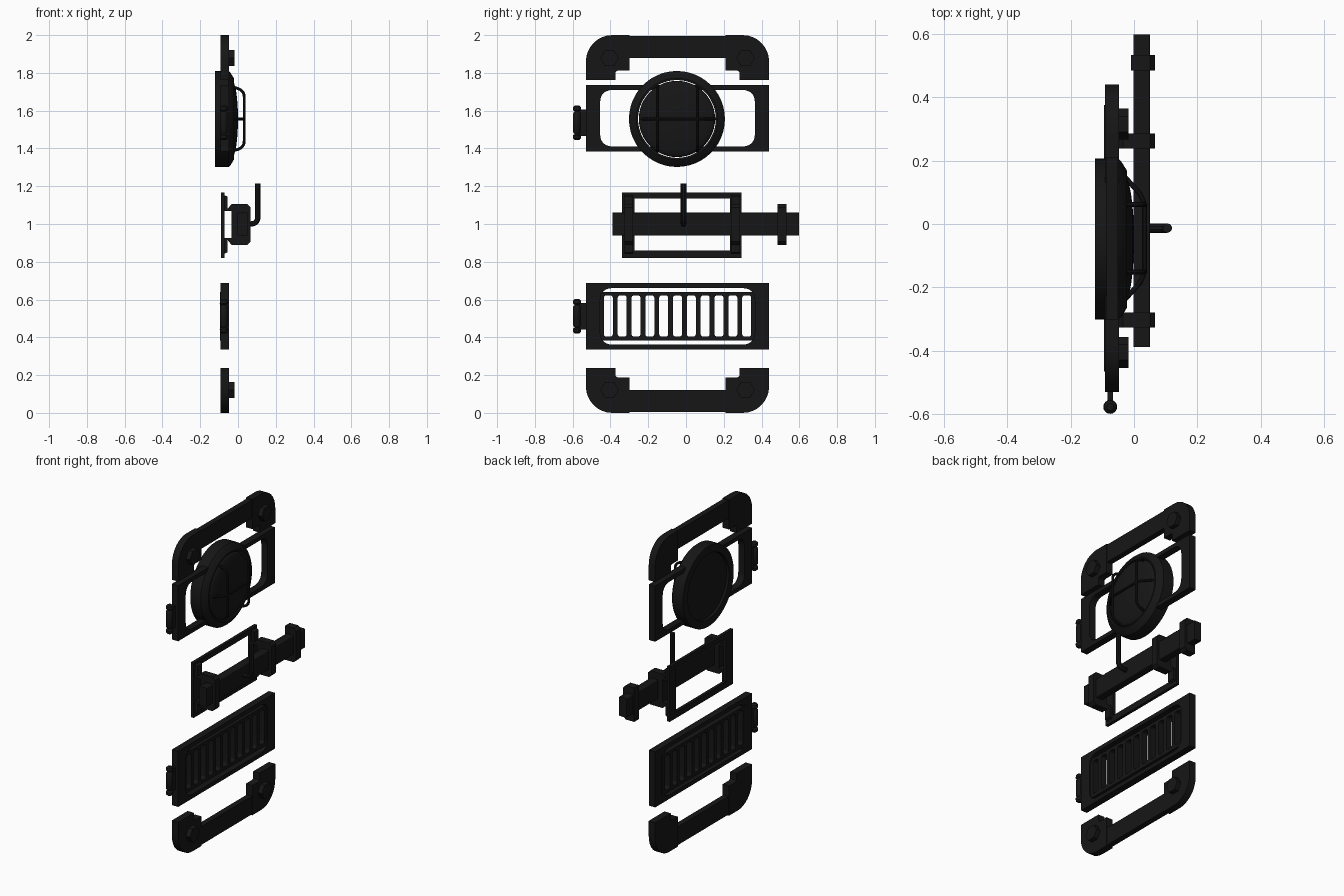
import bpy, bmesh, math
from mathutils import Vector, Matrix

if "Cube" in bpy.data.objects:
    bpy.data.objects.remove(bpy.data.objects["Cube"])

YC = -0.045          # centre line of the panels along y
MAT = bpy.data.materials.new("black_plastic")
MAT.diffuse_color = (0.008, 0.008, 0.008, 1)
MAT.use_nodes = True
MAT.node_tree.nodes["Principled BSDF"].inputs["Base Color"].default_value = MAT.diffuse_color
ROT = {"x": Matrix(((0, 0, 1), (1, 0, 0), (0, 1, 0))).to_4x4(),   # profile (y, z), depth x
       "y": Matrix.Rotation(math.pi / 2, 4, "X")}                 # profile (x, z), depth y


def add(name, bm, angle=35):
    bmesh.ops.recalc_face_normals(bm, faces=bm.faces)
    me = bpy.data.meshes.new(name)
    bm.to_mesh(me)
    bm.free()
    me.materials.append(MAT)
    ob = bpy.data.objects.new(name, me)
    bpy.context.collection.objects.link(ob)
    bpy.ops.object.select_all(action="DESELECT")
    ob.select_set(True)
    bpy.context.view_layer.objects.active = ob
    bpy.ops.object.shade_smooth_by_angle(angle=math.radians(angle))
    return ob


def rounded(pts, r, n=6, closed=True):
    """Round the corners of a 2D or 3D path."""
    pts = [Vector(p) for p in pts]
    out = []
    for i, p in enumerate(pts):
        if not closed and i in (0, len(pts) - 1):
            out.append(p)
            continue
        a = p + (pts[i - 1] - p).normalized() * r
        b = p + (pts[(i + 1) % len(pts)] - p).normalized() * r
        for k in range(n + 1):
            t = k / n
            out.append(a * (1 - t) ** 2 + p * 2 * t * (1 - t) + b * t * t)
    return out


def rect(a0, a1, b0, b1, r=0):
    pts = [(a0, b0), (a1, b0), (a1, b1), (a0, b1)]
    return rounded(pts, r) if r else pts


def curve_mesh(name, cu, matrix):
    tmp = bpy.data.objects.new("tmp", cu)
    bpy.context.collection.objects.link(tmp)
    me = bpy.data.meshes.new_from_object(tmp.evaluated_get(bpy.context.evaluated_depsgraph_get()))
    bm = bmesh.new()
    bm.from_mesh(me)
    bpy.data.objects.remove(tmp)
    bmesh.ops.remove_doubles(bm, verts=bm.verts, dist=1e-5)
    bm.transform(matrix)
    return add(name, bm)


def plate(name, loops, d0, d1, axis="x"):
    """Extruded outline with optional holes, between depths d0 and d1."""
    cu = bpy.data.curves.new(name, "CURVE")
    cu.dimensions, cu.fill_mode, cu.extrude = "2D", "BOTH", (d1 - d0) / 2
    for loop in loops:
        sp = cu.splines.new("POLY")
        sp.points.add(len(loop) - 1)
        for q, p in zip(sp.points, loop):
            q.co = (p[0], p[1], 0, 1)
        sp.use_cyclic_u = True
    mid = (d0 + d1) / 2
    shift = Vector((mid, 0, 0)) if axis == "x" else Vector((0, mid, 0))
    return curve_mesh(name, cu, Matrix.Translation(shift) @ ROT[axis])


def pipe(name, pts, radius, bend):
    cu = bpy.data.curves.new(name, "CURVE")
    cu.dimensions, cu.bevel_depth, cu.bevel_resolution, cu.use_fill_caps = "3D", radius, 3, True
    path = rounded(pts, bend, 6, False)
    sp = cu.splines.new("POLY")
    sp.points.add(len(path) - 1)
    for q, p in zip(sp.points, path):
        q.co = (*p, 1)
    return curve_mesh(name, cu, Matrix())


def lathe(name, profile, centre, axis, steps=48, closed=False):
    """Profile of (distance along axis, radius) spun around x or z."""
    bm = bmesh.new()
    co = (lambda a, r: (a, r, 0)) if axis == "x" else (lambda a, r: (r, 0, a))
    vs = [bm.verts.new(co(a, r)) for a, r in profile]
    es = [bm.edges.new(p) for p in zip(vs, vs[1:])]
    if closed:
        es.append(bm.edges.new((vs[-1], vs[0])))
    bmesh.ops.spin(bm, geom=vs + es, cent=(0, 0, 0), axis=(1, 0, 0) if axis == "x" else (0, 0, 1),
                   angle=2 * math.pi, steps=steps)
    bmesh.ops.remove_doubles(bm, verts=bm.verts, dist=1e-5)
    bm.transform(Matrix.Translation(centre))
    return add(name, bm)


# corner brackets: bar, two rounded corners, hex bolts; bottom mirrors top
def bracket(name, flip):
    z = lambda v: 2 - v if flip else v
    plate(name + "_bar", [rect(YC - 0.27, YC + 0.27, *sorted((z(1.88), z(1.995))))], -0.086, -0.05)
    for s in (-1, 1):
        arc = [(0.345 + 0.14 * math.sin(t), 1.86 + 0.14 * math.cos(t))
               for t in [k * math.pi / 16 for k in range(9)]]
        out = [(0.255, 2.0)] + arc + [(0.485, 1.762), (0.328, 1.762), (0.328, 1.805), (0.318, 1.812), (0.255, 1.812)]
        plate(name + "_corner", [[(YC + s * u, z(v)) for u, v in out]], -0.092, -0.047)
        bolt = [(YC + s * 0.36 + 0.049 * math.cos(k * math.pi / 3),
                 z(1.878) + 0.049 * math.sin(k * math.pi / 3)) for k in range(6)]
        plate(name + "_bolt", [bolt], -0.05, -0.018)


bracket("top_bracket", False)
bracket("bottom_bracket", True)


# hinge barrels on the side of both panels
def hinge(zc):
    half = [(0.0, 0.02), (0.05, 0.02), (0.06, 0.013), (0.068, 0.022), (0.084, 0.02), (0.092, 0.011), (0.092, 0)]
    prof = [(-a, r) for a, r in half[:0:-1]] + half[1:]
    lathe("hinge_barrel", prof, (-0.075, -0.577, zc), "z", 16)
    plate("hinge_leaf", [rect(-0.565, -0.525, zc - 0.07, zc + 0.07)], -0.083, -0.067)


hinge(1.536)
hinge(0.512)

# lamp panel and grille panel share one frame
Y0, Y1 = YC - 0.485, YC + 0.485
for name, zc in (("lamp_panel", 1.56), ("grille_panel", 0.511)):
    plate(name, [rect(Y0, Y1, zc - 0.176, zc + 0.176),
                 rect(YC - 0.41, YC + 0.41, zc - 0.15, zc + 0.15, 0.07)], -0.092, -0.048)

# slotted grille insert
slots = [rect(c - 0.024, c + 0.024, 0.404, 0.622, 0.016)
         for c in [YC + (k - 5) * 0.0732 for k in range(11)]]
plate("grille_insert", [rect(YC - 0.42, YC + 0.42, 0.383, 0.64)] + slots, -0.095, -0.056)

# round lamp: rim, domed lens, guard tubes
LZ = 1.556
C = (0, YC - 0.003, LZ)
lathe("lamp_rim", [(-0.123, 0.206), (-0.123, 0.254), (-0.05, 0.254), (-0.04, 0.245), (-0.022, 0.216), (-0.024, 0.206)],
      C, "x", 48, True)
dome = [(-0.032 + 0.032 * math.cos(t), 0.202 * math.sin(t)) for t in [k * math.pi / 16 for k in range(9)]]
lathe("lamp_lens", [(-0.11, 0), (-0.11, 0.202)] + dome[::-1], C, "x")
for u in (-0.106, 0.106):
    y = YC + u
    pipe("guard_upright", [(-0.035, y, LZ + 0.172), (0.033, y, LZ + 0.15),
                           (0.033, y, LZ - 0.15), (-0.035, y, LZ - 0.172)], 0.008, 0.035)
pipe("guard_crossbar", [(-0.035, YC - 0.2, LZ), (0.033, YC - 0.125, LZ),
                        (0.033, YC + 0.125, LZ), (-0.035, YC + 0.2, LZ)], 0.008, 0.035)

# tool carrier frame
plate("carrier_frame", [rect(-0.34, 0.293, 0.82, 1.168), rect(-0.277, 0.232, 0.86, 1.134)], -0.091, -0.072)

# clamps holding the beam; the end clamp has no foot
head = [(0.05, 1.105), (0.067, 1.088), (0.067, 0.907), (0.05, 0.89)]
foot = [(-0.09, 1.16), (-0.055, 1.145), (-0.055, 1.08), (-0.035, 1.105)] + head + \
       [(-0.035, 0.89), (-0.055, 0.915), (-0.055, 0.85), (-0.09, 0.835)]
window = rect(-0.078, -0.034, 0.925, 1.07)
for y in (-0.303, 0.262):
    plate("clamp", [foot, window], y - 0.023, y + 0.023, "y")
    plate("clamp_base", [rect(y - 0.03, y + 0.03, 0.825, 1.165)], -0.09, -0.072)
plate("end_clamp", [[(-0.01, 1.105)] + head + [(-0.01, 0.89)]], 0.485, 0.533, "y")

# beam and cranked handle
plate("beam", [rect(-0.002, 0.05, 0.938, 1.06, 0.006)], -0.388, 0.598, "y")
pipe("handle", [(0.04, -0.013, 1.0), (0.105, -0.013, 1.0), (0.105, -0.013, 1.215)], 0.015, 0.04)
